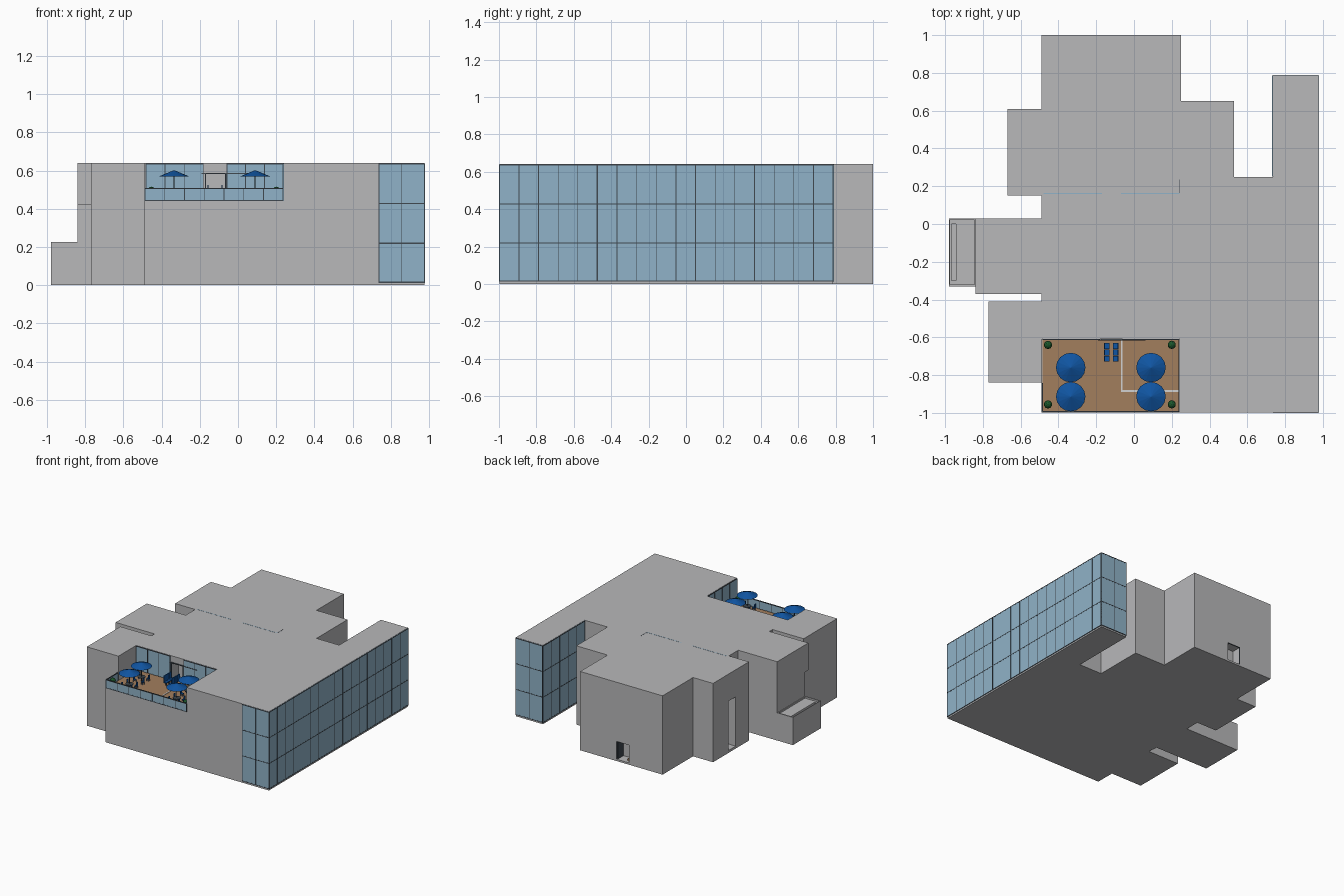
import bpy, bmesh, math
from mathutils import Matrix

if "Cube" in bpy.data.objects:
    bpy.data.objects.remove(bpy.data.objects["Cube"], do_unlink=True)


def material(name, rgb):
    m = bpy.data.materials.new(name)
    m.use_nodes = True
    m.diffuse_color = (*rgb, 1)
    m.node_tree.nodes["Principled BSDF"].inputs["Base Color"].default_value = (*rgb, 1)
    return m


GREY = material("wall grey", (0.48, 0.48, 0.49))
GLASS = material("window blue", (0.28, 0.45, 0.58))
DARK = material("frame dark grey", (0.05, 0.065, 0.08))
TAN = material("deck tan", (0.36, 0.21, 0.11))
BLUE = material("parasol blue", (0.005, 0.09, 0.36))
GREEN = material("plant green", (0.012, 0.1, 0.025))
PALE = material("joint pale grey", (0.65, 0.65, 0.65))


def finish(name, bm, mat):
    bmesh.ops.recalc_face_normals(bm, faces=bm.faces)
    me = bpy.data.meshes.new(name)
    bm.to_mesh(me)
    bm.free()
    me.materials.append(mat)
    ob = bpy.data.objects.new(name, me)
    bpy.context.collection.objects.link(ob)
    return ob


def boxes(name, mat, *spans):
    """Each span is (x0, x1, y0, y1, z0, z1)."""
    bm = bmesh.new()
    for x0, x1, y0, y1, z0, z1 in spans:
        m = Matrix.Translation(((x0 + x1) / 2, (y0 + y1) / 2, (z0 + z1) / 2))
        m = m @ Matrix.Diagonal((x1 - x0, y1 - y0, z1 - z0, 1))
        bmesh.ops.create_cube(bm, size=1, matrix=m)
    return finish(name, bm, mat)


def cylinder(bm, x, y, z0, z1, r0, r1, sides):
    bmesh.ops.create_cone(bm, cap_ends=True, segments=sides, radius1=r0, radius2=r1,
                          depth=z1 - z0, matrix=Matrix.Translation((x, y, (z0 + z1) / 2)))


def facade(name, axis, plane, a0, a1, z0, cols, rows, z1, heavy=()):
    """Glass sheet with a grid of bars, standing on one vertical plane."""
    def span(b0, b1, c0, c1, t):
        if axis == "x":
            return (b0, b1, plane - t, plane + t, c0, c1)
        return (plane - t, plane + t, b0, b1, c0, c1)
    boxes(name + "_glass", GLASS, span(a0, a1, z0, z1, 0.003))
    bars = []
    for i in range(cols + 1):
        w = 0.004 if i in heavy else 0.002
        a = min(max(a0 + (a1 - a0) * i / cols, a0 + w), a1 - w)
        bars.append(span(a - w, a + w, z0, z1, 0.004))
    for j in range(rows + 1):
        z = min(max(z0 + (z1 - z0) * j / rows, z0 + 0.004), z1 - 0.002)
        bars.append(span(a0, a1, z - 0.004, z + 0.002, 0.004))
    boxes(name + "_bars", DARK, *bars)


# Main building: extruded footprint
TOP, DECK = 0.64, 0.44
outline = [(-.49, -.997), (.976, -.997), (.976, .786), (.735, .786), (.735, .25), (.53, .25),
           (.53, .65), (.25, .65), (.25, 1), (-.49, 1), (-.49, .61), (-.67, .61),
           (-.67, .15), (-.49, .15), (-.49, .03), (-.84, .03), (-.84, -.37), (-.49, -.37),
           (-.49, -.41), (-.77, -.41), (-.77, -.84), (-.49, -.84)]
bm = bmesh.new()
base = bm.faces.new([bm.verts.new((x, y, 0)) for x, y in outline])
ext = bmesh.ops.extrude_face_region(bm, geom=[base])
bmesh.ops.translate(bm, vec=(0, 0, TOP),
                    verts=[v for v in ext["geom"] if isinstance(v, bmesh.types.BMVert)])
building = finish("building", bm, GREY)

# Low annex on the left side
annex = boxes("annex", GREY, (-.98, -.835, -.33, .029, 0, .225))


def cut(target, *span):
    cutter = boxes("cutter", GREY, span)
    cutter.hide_render = True
    mod = target.modifiers.new("cut", "BOOLEAN")
    mod.operation, mod.solver, mod.object = "DIFFERENCE", "EXACT", cutter
    bpy.context.view_layer.objects.active = target
    bpy.ops.object.modifier_apply(modifier=mod.name)
    bpy.data.objects.remove(cutter, do_unlink=True)


cut(building, -.486, .24, -1.1, -.61, DECK, .8)      # terrace
cut(building, -.6, -.4, -1.1, -.842, DECK, .8)       # terrace open corner
cut(building, -.9, -.495, -.4, -.33, -.1, .42)       # overhang on left block
cut(building, -.7, -.55, .32, .41, .02, .42)         # tall side recess
cut(building, -.19, -.076, .92, 1.1, .015, .16)      # back doorway
cut(building, -.17, -.065, -.62, -.52, DECK, .585)   # terrace doorway
cut(annex, -.975, -.845, -.32, .02, .212, .3)        # annex roof tray
cut(annex, -.965, -.943, -.3, 0, .19, .3)            # annex roof slot

# Glazed wing
facade("right_facade", "y", .976, -.998, .786, .012, 17, 3, TOP - .002, heavy=(5,))
facade("front_facade", "x", -.996, .737, .978, .012, 2, 3, TOP - .002)
facade("back_facade", "x", .786, .735, .978, .012, 2, 3, TOP - .002)
facade("inner_facade", "y", .735, .252, .786, .012, 5, 3, TOP - .002)

# Terrace glazing and parapet
facade("terrace_window_left", "x", -.611, -.484, -.18, DECK, 3, 1, TOP - .002)
facade("terrace_window_right", "x", -.611, -.06, .238, DECK, 3, 1, TOP - .002)
facade("terrace_window_side", "y", .239, -.995, -.612, DECK, 4, 1, TOP - .002)
facade("parapet_front", "x", -.995, -.488, .238, DECK, 7, 1, .51)
facade("parapet_side", "y", -.487, -.997, -.842, DECK, 2, 1, .51)

# Deck with pale joints
boxes("terrace_deck", TAN, (-.484, .238, -.993, -.613, DECK - .002, DECK + .004))
boxes("deck_joint", PALE, (-.07, -.061, -.885, -.613, DECK, DECK + .007),
      (-.07, .238, -.889, -.88, DECK, DECK + .007))

# Door frames, leaves and canopy strip
boxes("terrace_door_frame", DARK, (-.174, -.168, -.615, -.608, DECK, .589),
      (-.067, -.061, -.615, -.608, DECK, .589), (-.174, -.061, -.615, -.608, .583, .589))
boxes("terrace_door_track", DARK, (-.19, .06, -.617, -.611, .583, .588))
boxes("back_door_frame", DARK, (-.194, -.189, .99, 1, .012, .163),
      (-.077, -.072, .99, 1, .012, .163), (-.194, -.072, .99, 1, .159, .164))
boxes("back_door_leaf", DARK, (-.084, -.078, .925, .99, .016, .158))
boxes("back_door_mat", TAN, (-.186, -.155, .94, .975, .014, .03))

# Partition edges showing on the roof
boxes("roof_glass_edge", GLASS, (-.48, -.17, .158, .163, TOP - .002, TOP + .001),
      (-.07, .24, .158, .163, TOP - .002, TOP + .001))
boxes("roof_dark_edge", DARK, (.238, .242, .163, .235, TOP - .002, TOP + .001))

# Parasols, each with a table and four chairs
for i, (x, y) in enumerate([(-.335, -.76), (-.335, -.914), (.09, -.76), (.09, -.914)]):
    canopy = bmesh.new()
    cylinder(canopy, x, y, .57, .602, .078, .002, 16)
    finish(f"parasol_canopy_{i}", canopy, BLUE)
    stand = bmesh.new()
    cylinder(stand, x, y, DECK, .575, .003, .003, 8)
    cylinder(stand, x, y, .481, .486, .03, .03, 12)
    finish(f"parasol_pole_and_table_{i}", stand, DARK)
    chairs = []
    for k in range(4):
        a = math.pi / 4 + k * math.pi / 2
        cx, cy = x + .05 * math.cos(a), y + .05 * math.sin(a)
        back = cx + math.copysign(.009, math.cos(a))
        chairs += [(cx - .01, cx + .01, cy - .01, cy + .01, .462, .467),
                   (back - .002, back + .002, cy - .01, cy + .01, .467, .497)]
        chairs += [(cx + s * .008 - .001, cx + s * .008 + .001, cy + t * .008 - .001,
                    cy + t * .008 + .001, DECK, .462) for s in (-1, 1) for t in (-1, 1)]
    boxes(f"chairs_{i}", BLUE, *chairs)

# Two rows of three seats by the doorway
seats, legs = [], []
for x, side in ((-.145, -1), (-.096, 1)):
    for k in range(3):
        y = -.714 + k * .034
        b = x + side * .012
        seats += [(x - .015, x + .015, y - .015, y + .015, .468, .476),
                  (b - .003, b + .003, y - .015, y + .015, .476, .525)]
        legs.append((x - .003, x + .003, y - .003, y + .003, DECK, .468))
boxes("bench_seats", BLUE, *seats)
boxes("bench_legs", DARK, *legs)

# Corner plants in pots
for i, (x, y) in enumerate([(x, y) for x in (-.455, .2) for y in (-.64, -.955)]):
    pot = bmesh.new()
    cylinder(pot, x, y, DECK, .478, .011, .015, 10)
    finish(f"plant_pot_{i}", pot, DARK)
    leaves = bmesh.new()
    bmesh.ops.create_icosphere(leaves, subdivisions=2, radius=.022,
                               matrix=Matrix.Translation((x, y, .494)))
    finish(f"plant_{i}", leaves, GREEN)
